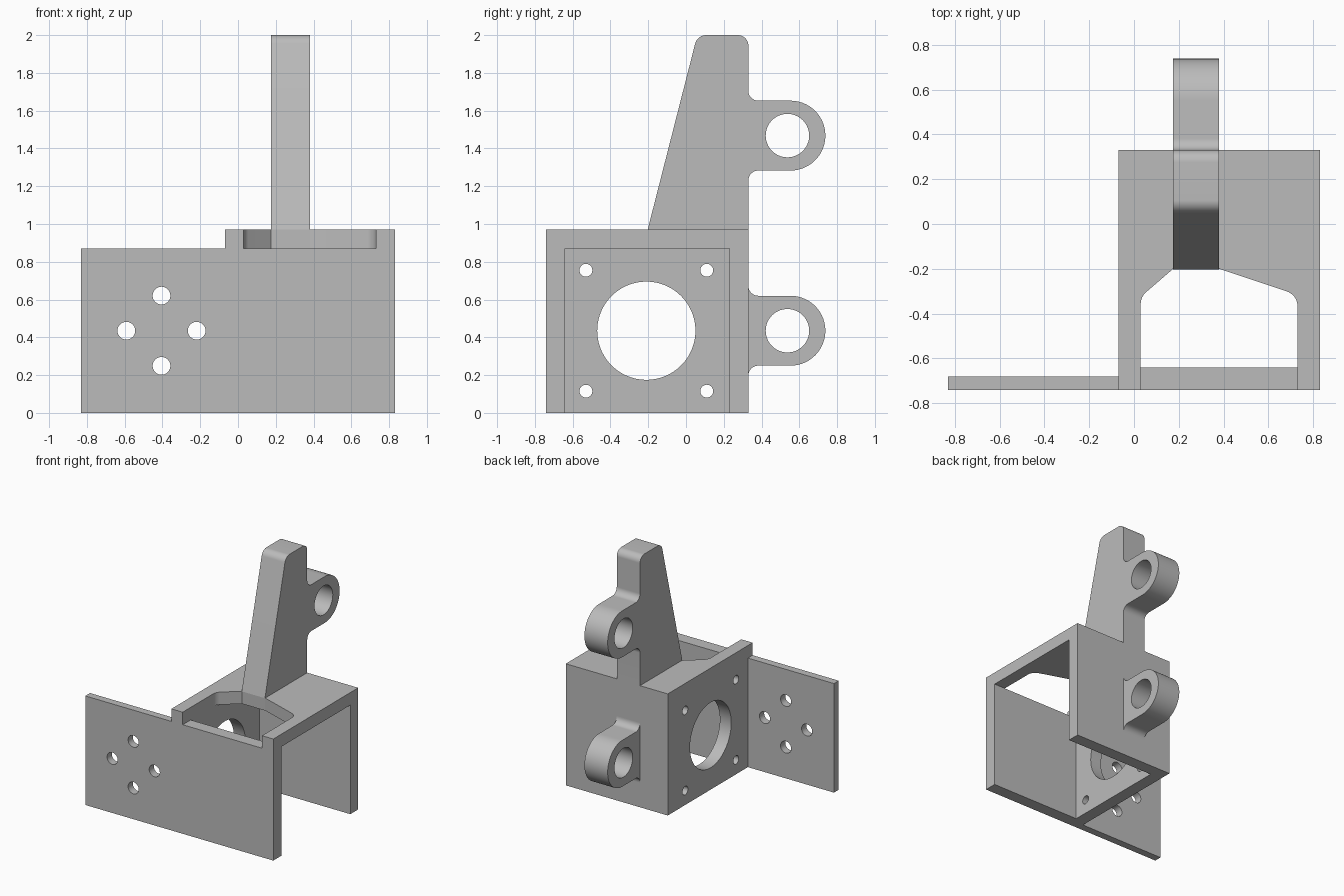
import bpy, bmesh, math
from mathutils import Vector

cube = bpy.data.objects.get("Cube")
if cube:
    bpy.data.objects.remove(cube, do_unlink=True)

grey = bpy.data.materials.new("plain grey")
grey.use_nodes = True
grey.diffuse_color = (0.5, 0.5, 0.5, 1)
bsdf = next(n for n in grey.node_tree.nodes if n.type == 'BSDF_PRINCIPLED')
bsdf.inputs["Base Color"].default_value = grey.diffuse_color


def circle(u, v, r, count=64):
    return [Vector((u + r * math.cos(math.tau * i / count),
                    v + r * math.sin(math.tau * i / count))) for i in range(count)]


def rounded(corners, steps=14):
    """Turn corners (u, v[, radius]) into an outline with filleted corners."""
    pts = []
    for i, corner in enumerate(corners):
        p = Vector(corner[:2])
        r = corner[2] if len(corner) > 2 else 0
        if not r:
            pts.append(p)
            continue
        a = (Vector(corners[i - 1][:2]) - p).normalized()
        b = (Vector(corners[(i + 1) % len(corners)][:2]) - p).normalized()
        half = a.angle(b) / 2
        centre = p + (a + b).normalized() * r / math.sin(half)
        tangent = r / math.tan(half)
        v0, v1 = p + a * tangent - centre, p + b * tangent - centre
        start = math.atan2(v0.y, v0.x)
        sweep = math.atan2(v0.x * v1.y - v0.y * v1.x, v0.dot(v1))
        for k in range(steps + 1):
            t = start + sweep * k / steps
            pts.append(centre + r * Vector((math.cos(t), math.sin(t))))
    return [p for i, p in enumerate(pts) if (p - pts[i - 1]).length > 1e-4]


def rect(u0, u1, v0, v1):
    return rounded([(u0, v0), (u1, v0), (u1, v1), (u0, v1)])


def plate(name, axis, lo, hi, outline, holes=()):
    """Extrude a flat outline with holes along one axis, from lo to hi."""
    place = {'X': lambda u, v, w: (w, u, v),
             'Y': lambda u, v, w: (u, w, v),
             'Z': lambda u, v, w: (u, v, w)}[axis]
    bm = bmesh.new()
    edges = []
    for loop in [outline, *holes]:
        verts = [bm.verts.new((p.x, p.y, lo)) for p in loop]
        edges += [bm.edges.new((verts[i - 1], verts[i])) for i in range(len(verts))]
    bmesh.ops.triangle_fill(bm, edges=edges, use_beauty=True, normal=(0, 0, 1))
    ext = bmesh.ops.extrude_face_region(bm, geom=bm.faces[:], use_keep_orig=True)
    moved = [g for g in ext["geom"] if isinstance(g, bmesh.types.BMVert)]
    bmesh.ops.translate(bm, verts=moved, vec=(0, 0, hi - lo))
    for v in bm.verts:
        v.co = place(*v.co)
    bmesh.ops.recalc_face_normals(bm, faces=bm.faces[:])
    mesh = bpy.data.meshes.new(name)
    bm.to_mesh(mesh)
    bm.free()
    mesh.materials.append(grey)
    mesh.shade_smooth()
    mesh.set_sharp_from_angle(angle=math.radians(15))
    obj = bpy.data.objects.new(name, mesh)
    bpy.context.collection.objects.link(obj)
    return obj


LEFT, RIGHT, FRONT, BACK = -0.07, 0.83, -0.74, 0.33
WALL, DECK, TOP = 0.1, 0.87, 0.97
MID = 0.435          # height of the motor bore and the lower lug
ARM = (0.175, 0.38)  # arm and lug width

# Motor wall with its bore and four screw holes
screws = [circle(-0.21 + sy * 0.32, MID + sz * 0.32, 0.034, 32)
          for sy in (-1, 1) for sz in (-1, 1)]
plate("motor_wall", 'X', LEFT, LEFT + WALL, rect(FRONT, BACK, 0, DECK),
      [circle(-0.21, MID, 0.26, 96)] + screws)

# Front and back walls
plate("front_wall", 'Y', FRONT, FRONT + WALL, rect(LEFT + WALL, RIGHT, 0, DECK))
plate("back_wall", 'Y', BACK - WALL, BACK, rect(LEFT + WALL, RIGHT, 0, DECK))

# Thin side wing with a diamond of four holes
wing_holes = [circle(-0.405 + dx, MID + dz, 0.047, 32)
              for dx, dz in ((0.186, 0), (-0.186, 0), (0, 0.186), (0, -0.186))]
plate("mounting_wing", 'Y', FRONT, FRONT + 0.06, rect(-0.83, LEFT, 0, DECK), wing_holes)

# Top deck with the access notch open to the front
plate("top_deck", 'Z', DECK, TOP, rounded([
    (LEFT, FRONT), (0.03, FRONT), (0.03, -0.325, 0.07), (ARM[0], -0.2),
    (ARM[1], -0.2), (0.73, -0.317, 0.07), (0.73, FRONT), (RIGHT, FRONT),
    (RIGHT, BACK), (LEFT, BACK)]))


def lug_corners(z):
    """Rounded lug sticking out of the back at height z, listed upward."""
    return [(BACK, z - 0.185, 0.053), (0.738, z - 0.185, 0.185),
            (0.738, z + 0.185, 0.185), (BACK, z + 0.185, 0.053)]


# Tapered arm with the upper hinge lug
plate("hinge_arm", 'X', *ARM, rounded(
    [(-0.203, TOP), (BACK, TOP)] + lug_corners(1.468) +
    [(BACK, 2, 0.055), (0.06, 2, 0.06)]), [circle(0.537, 1.468, 0.115)])

# Lower hinge lug rooted in the back wall
reach = 0.185 + 0.053
plate("lower_hinge_lug", 'X', *ARM, rounded(
    [(0.27, MID - reach), (BACK, MID - reach)] + lug_corners(MID) +
    [(BACK, MID + reach), (0.27, MID + reach)]), [circle(0.537, MID, 0.115)])
